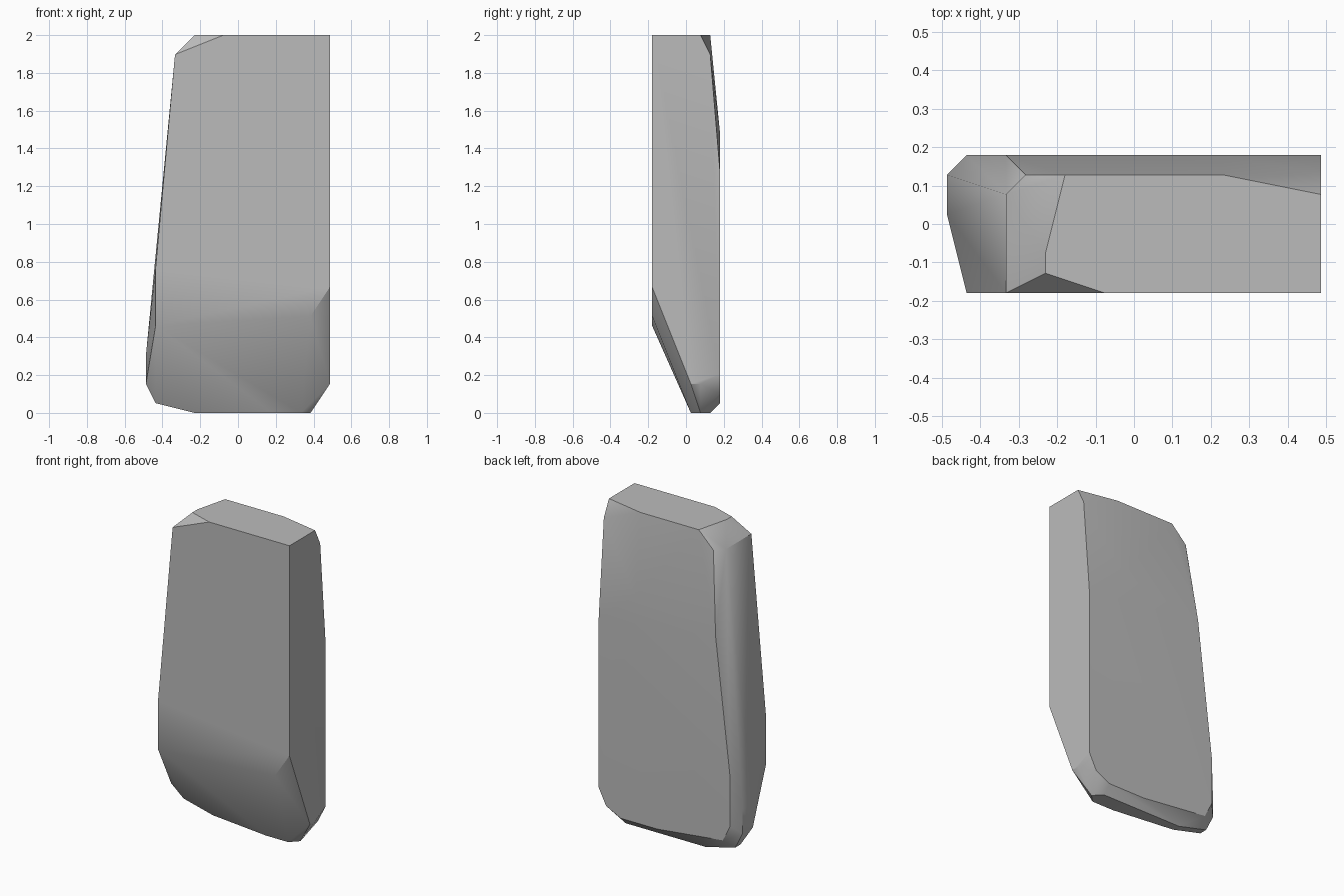
import bpy
import bmesh
import math

default_cube = bpy.data.objects.get("Cube")
if default_cube:
    bpy.data.objects.remove(default_cube, do_unlink=True)

# Slab outline: lattice corners (x, z) at each depth step, front to back
STEP = 2 / 39
WIDTH, DEPTH = 19, 7
slices = {
    0: [(1, 9), (1, 15), (3, 37), (8, 39), (19, 39), (19, 13), (17, 10)],
    1: [(5, 39)],
    2: [(5, 39)],
    4: [(0, 3), (0, 6), (13, 0), (16, 0), (19, 3)],
    5: [(3, 37), (1, 1), (5, 0), (17, 0), (19, 3), (19, 39)],
    6: [(0, 3), (0, 6), (1, 1), (5, 0), (16, 0), (19, 37), (14, 39), (6, 39), (4, 37)],
    7: [(1, 4), (1, 10), (2, 18), (3, 27), (14, 29), (19, 25), (19, 4), (18, 2),
        (16, 1), (11, 1), (2, 2)],
}


def make_material(name, colour):
    material = bpy.data.materials.new(name)
    material.use_nodes = True
    material.diffuse_color = colour
    material.node_tree.nodes["Principled BSDF"].inputs["Base Color"].default_value = colour
    return material


def make_hull(name, sections, material):
    """Wrap a chipped convex block around the section corners."""
    bm = bmesh.new()
    for depth, outline in sections.items():
        for across, height in outline:
            bm.verts.new(((across - WIDTH / 2) * STEP,
                          (depth - DEPTH / 2) * STEP,
                          height * STEP))
    hull = bmesh.ops.convex_hull(bm, input=bm.verts[:])
    unused = {g for g in hull["geom_interior"] + hull["geom_unused"]
              if isinstance(g, bmesh.types.BMVert)}
    bmesh.ops.delete(bm, geom=list(unused), context="VERTS")
    # Merge coplanar triangles into clean facets
    bmesh.ops.dissolve_limit(bm, angle_limit=math.radians(1),
                             verts=bm.verts[:], edges=bm.edges[:])
    bmesh.ops.recalc_face_normals(bm, faces=bm.faces[:])
    mesh = bpy.data.meshes.new(name)
    bm.to_mesh(mesh)
    bm.free()
    mesh.materials.append(material)
    obj = bpy.data.objects.new(name, mesh)
    bpy.context.collection.objects.link(obj)
    return obj


# Chipped stone slab, soft across shallow edges and crisp at corners
stone = make_material("stone_grey", (0.5, 0.5, 0.5, 1))
slab = make_hull("stone_slab", slices, stone)
bpy.ops.object.select_all(action="DESELECT")
slab.select_set(True)
bpy.context.view_layer.objects.active = slab
bpy.ops.object.shade_smooth_by_angle(angle=math.radians(30))
